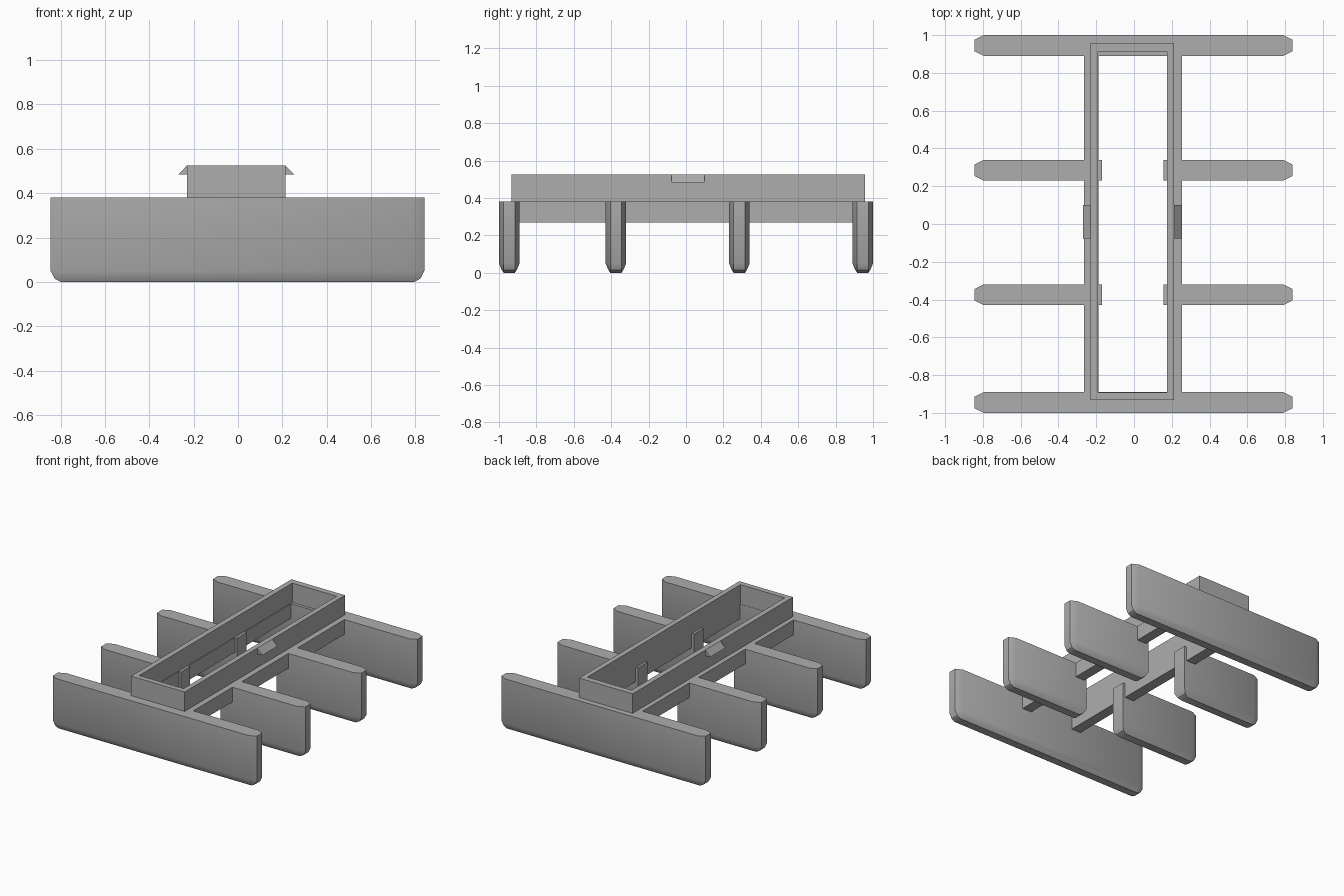
import bpy
import bmesh
import math

cube = bpy.data.objects.get("Cube")
if cube:
    bpy.data.objects.remove(cube, do_unlink=True)

# Single plain grey
grey = bpy.data.materials.new("plain grey")
grey.use_nodes = True
COLOUR = (0.42, 0.42, 0.42, 1)
grey.diffuse_color = COLOUR
grey.node_tree.nodes["Principled BSDF"].inputs["Base Color"].default_value = COLOUR


def finish(name, bm, smooth=False):
    bmesh.ops.recalc_face_normals(bm, faces=bm.faces)
    mesh = bpy.data.meshes.new(name)
    bm.to_mesh(mesh)
    bm.free()
    mesh.materials.append(grey)
    obj = bpy.data.objects.new(name, mesh)
    bpy.context.collection.objects.link(obj)
    if smooth:
        bpy.ops.object.select_all(action='DESELECT')
        obj.select_set(True)
        bpy.context.view_layer.objects.active = obj
        bpy.ops.object.shade_smooth_by_angle(angle=math.radians(32))
    return obj


def loft(name, rings, smooth=False):
    """Join matching closed rings of points and cap both ends."""
    bm = bmesh.new()
    loops = [[bm.verts.new(p) for p in ring] for ring in rings]
    n = len(loops[0])
    for a, b in zip(loops, loops[1:]):
        for i in range(n):
            j = (i + 1) % n
            bm.faces.new((a[i], a[j], b[j], b[i]))
    bm.faces.new(loops[0])
    bm.faces.new(loops[-1])
    return finish(name, bm, smooth)


def box(name, x0, x1, y0, y1, z0, z1):
    corners = ((x0, y0), (x1, y0), (x1, y1), (x0, y1))
    return loft(name, [[(x, y, z) for x, y in corners] for z in (z0, z1)])


TOP = 0.38
# Fin layers: height, inset of the ends, half thickness
LAYERS = ((0.0, 0.045, 0.03), (0.015, 0.018, 0.04), (0.05, 0.0, 0.055), (TOP, 0.0, 0.055))


def fin(name, x0, x1, y, point_left, point_right):
    """Upright board with a narrowed bottom and optional pointed ends."""
    rings = []
    for z, inset, half in LAYERS:
        a, b = x0 + inset, x1 - inset
        ring = []
        for x, step, pointed, side in ((a, 0.05, point_left, 1), (b, -0.05, point_right, -1)):
            tip = min(half, 0.03)
            if pointed:
                ring += [(x + step, y + side * half, z), (x, y + side * tip, z),
                         (x, y - side * tip, z), (x + step, y - side * half, z)]
            else:
                ring += [(x, y + side * half, z), (x, y - side * half, z)]
        rings.append(ring)
    loft(name, rings, True)


# Full-width end fins and split middle fins
for name, y in (("front", -0.945), ("back", 0.945)):
    fin(name + "_end_fin", -0.845, 0.84, y, True, True)
for name, y in (("front", -0.375), ("back", 0.285)):
    fin(name + "_right_fin", -0.845, -0.17, y, True, False)
    fin(name + "_left_fin", 0.157, 0.84, y, False, True)

# Long rails tying the fins together
box("right_rail", -0.265, -0.187, -0.9, 0.9, 0.27, TOP)
box("left_rail", 0.178, 0.255, -0.9, 0.9, 0.27, TOP)

# Raised rectangular rim, open through the middle
bm = bmesh.new()
outer = ((-0.23, -0.932), (0.213, -0.932), (0.213, 0.957), (-0.23, 0.957))
inner = ((-0.19, -0.892), (0.175, -0.892), (0.175, 0.912), (-0.19, 0.912))
rings = [[bm.verts.new((x, y, z)) for x, y in pts]
         for pts, z in ((outer, TOP), (outer, 0.525), (inner, 0.525), (inner, TOP))]
for k in range(4):
    a, b = rings[k], rings[(k + 1) % 4]
    for i in range(4):
        j = (i + 1) % 4
        bm.faces.new((a[i], a[j], b[j], b[i]))
finish("upper_rim", bm)

# Wedge-shaped catches on the rim sides
for name, wall, tip in (("right_catch", -0.23, -0.27), ("left_catch", 0.213, 0.255)):
    profile = ((wall, 0.525), (tip, 0.483), (wall, 0.483))
    loft(name, [[(x, y, z) for x, z in profile] for y in (-0.077, 0.1)])
